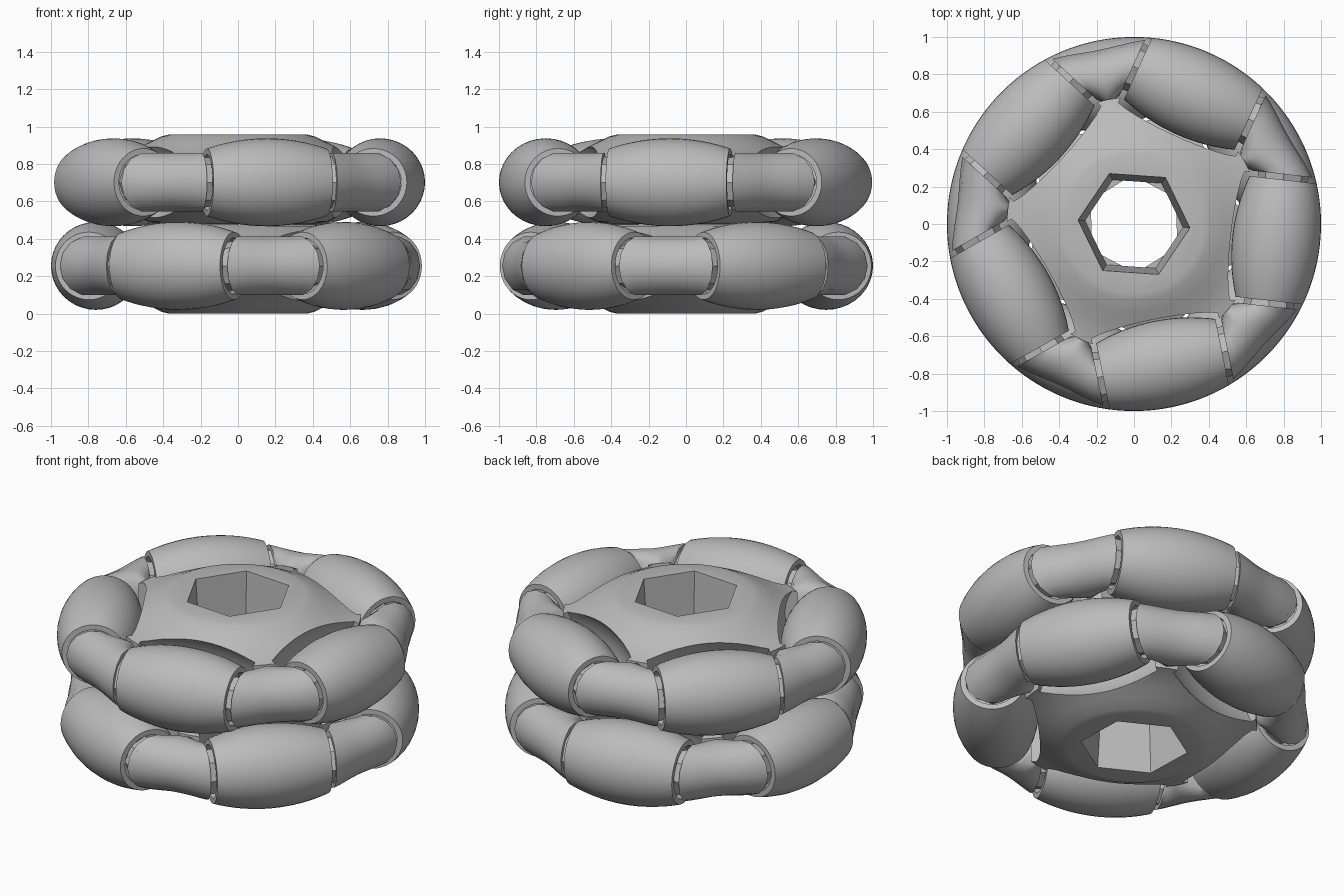
import bpy, bmesh, math
from mathutils import Matrix, Vector

cube = bpy.data.objects.get("Cube")
if cube:
    bpy.data.objects.remove(cube, do_unlink=True)

mat = bpy.data.materials.new("plain_grey")
mat.use_nodes = True
GREY = (0.5, 0.5, 0.5, 1)
mat.diffuse_color = GREY
mat.node_tree.nodes["Principled BSDF"].inputs["Base Color"].default_value = GREY

AXIS = 0.765        # distance of the roller axles from the wheel centre
HALF = 0.325        # half the roller length
STEP = math.tau / 5
PIVOT = 0.355 / math.sin(STEP / 2)


def loft(bm, rings, turn=0.0):
    """Skin a list of point rings, cap both ends, spin about z."""
    rot = Matrix.Rotation(turn, 3, 'Z')
    loops = [[bm.verts.new(rot @ Vector(p)) for p in ring] for ring in rings]
    n = len(loops[0])
    for a, b in zip(loops, loops[1:]):
        for i in range(n):
            j = (i + 1) % n
            bm.faces.new((a[i], a[j], b[j], b[i]))
    bm.faces.new(loops[0])
    bm.faces.new(loops[-1])


def circle(n, phase=0.0):
    return [(math.cos(phase + math.tau * i / n), math.sin(phase + math.tau * i / n)) for i in range(n)]


def barrel(profile, sides):
    """Rings around an axle lying along y; profile holds (y, radius)."""
    return [[(AXIS + r * c, t, r * s) for c, s in circle(sides)] for t, r in profile]


def upright(profile, sides, phase=0.0):
    """Rings around z; profile holds (radius, z)."""
    return [[(r * c, r * s, z) for c, s in circle(sides, phase)] for r, z in profile]


def make(name, bm, z=0.0):
    bmesh.ops.recalc_face_normals(bm, faces=bm.faces)
    mesh = bpy.data.meshes.new(name)
    bm.to_mesh(mesh)
    bm.free()
    mesh.materials.append(mat)
    ob = bpy.data.objects.new(name, mesh)
    ob.location.z = z
    bpy.context.collection.objects.link(ob)
    return ob


def smooth(ob, degrees):
    bpy.ops.object.select_all(action='DESELECT')
    ob.select_set(True)
    bpy.context.view_layer.objects.active = ob
    bpy.ops.object.shade_smooth_by_angle(angle=math.radians(degrees))


# Barrel roller whose outer side follows the wheel rim, with recessed ends
curve = [(HALF * k / 8, math.sqrt(1 - (HALF * k / 8) ** 2) - AXIS) for k in range(-8, 9)]
roller_profile = ([(-HALF + 0.04, 0.145), (-HALF, 0.15)] + curve
                  + [(HALF, 0.15), (HALF - 0.04, 0.145)])

# Roomier barrel that clears the hub around each roller
clear_profile = [(0.345 * k / 6, 0.31 - 0.06 * (k / 6) ** 2) for k in range(-6, 7)]

# Rounded wedge that bridges two neighbouring rollers
wedge = []
for k in range(-5, 6):
    s = k / 5
    phi = s * STEP / 2
    reach = 0.185 + 0.085 * s * s
    wedge.append([(PIVOT + math.cos(phi) * (reach + 0.16 * c),
                   math.sin(phi) * (reach + 0.16 * c), 0.16 * h) for c, h in circle(14)])

hub_top = [(0.37, 0.255), (0.41, 0.245), (0.48, 0.21), (0.55, 0.175), (0.62, 0.145), (0.68, 0.13)]


def build_layer(label, z, turn, side):
    # Hub body, cut by the roller pockets and the hexagonal bore
    bm = bmesh.new()
    inner = [(r, -side * min(h, 0.222)) for r, h in hub_top]
    loft(bm, upright(inner + [(r, side * h) for r, h in reversed(hub_top)], 60))
    hub = make(label + "_hub", bm, z)
    bm = bmesh.new()
    for i in range(5):
        loft(bm, barrel(clear_profile, 32), turn + i * STEP)
    bore = [(0.255, -side * 0.3), (0.265, -side * 0.2), (0.3, side * 0.256), (0.3, side * 0.4)]
    loft(bm, upright(bore, 6, turn + math.radians(2.5)))
    cutter = make(label + "_cutter", bm, z)
    cutter.hide_render = True
    mod = hub.modifiers.new("pockets", 'BOOLEAN')
    mod.operation = 'DIFFERENCE'
    mod.solver = 'EXACT'
    mod.object = cutter
    bpy.context.view_layer.update()
    bpy.context.view_layer.objects.active = hub
    bpy.ops.object.modifier_apply(modifier=mod.name)
    bpy.data.objects.remove(cutter, do_unlink=True)
    smooth(hub, 35)

    for i in range(5):
        angle = turn + i * STEP
        # Roller
        bm = bmesh.new()
        loft(bm, barrel(roller_profile, 40), angle)
        smooth(make(f"{label}_roller_{i + 1}", bm, z), 35)
        # Faceted collars on both ends of the axle
        bm = bmesh.new()
        for e in (-1, 1):
            loft(bm, barrel([(e * 0.27, 0.125), (e * 0.375, 0.14)], 8), angle)
        make(f"{label}_collars_{i + 1}", bm, z)
        # Bridge between this roller and the next
        bm = bmesh.new()
        loft(bm, wedge, angle + STEP / 2)
        smooth(make(f"{label}_bridge_{i + 1}", bm, z), 40)


START = math.radians(-6.5)
build_layer("upper", 0.702, START, 1)
build_layer("lower", 0.255, START + STEP / 2, -1)
